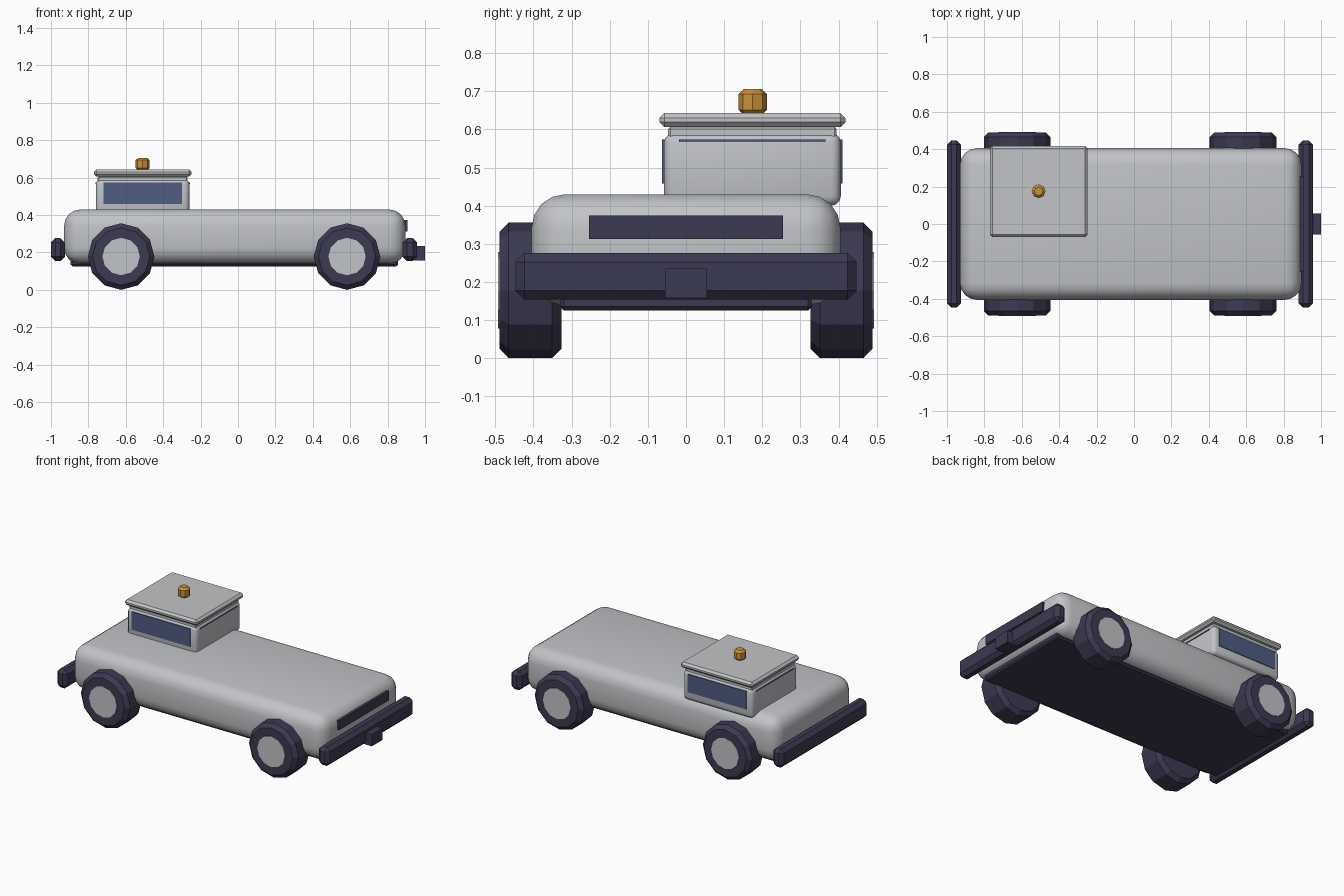
import bpy, math
from mathutils import Vector

cube = bpy.data.objects.get("Cube")
if cube:
    bpy.data.objects.remove(cube, do_unlink=True)


def material(name, rgb):
    m = bpy.data.materials.new(name)
    m.use_nodes = True
    m.diffuse_color = (*rgb, 1)
    m.node_tree.nodes["Principled BSDF"].inputs["Base Color"].default_value = (*rgb, 1)
    return m


PAINT = material("light grey paint", (0.54, 0.55, 0.57))
DARK = material("dark rubber", (0.045, 0.042, 0.085))
GLASS = material("blue glass", (0.08, 0.11, 0.23))
AMBER = material("amber lamp", (0.60, 0.29, 0.04))


def finish(ob, name, mat, bevel=0, segments=1, smooth=False):
    ob.name = ob.data.name = name
    ob.data.materials.append(mat)
    if bevel:
        mod = ob.modifiers.new("rounded edges", "BEVEL")
        mod.width = bevel
        mod.segments = segments
        mod.limit_method = "ANGLE"
        mod.angle_limit = math.radians(50)
        bpy.ops.object.modifier_apply(modifier=mod.name)
    if smooth:
        bpy.ops.object.shade_smooth_by_angle(angle=math.radians(40))
    return ob


def box(name, x, y, z, mat, bevel=0, segments=1, smooth=False):
    """Box from (min, max) ranges on each axis."""
    lo, hi = Vector((x[0], y[0], z[0])), Vector((x[1], y[1], z[1]))
    bpy.ops.mesh.primitive_cube_add(size=1, location=(lo + hi) / 2)
    ob = bpy.context.object
    ob.scale = hi - lo
    bpy.ops.object.transform_apply(location=False, rotation=False, scale=True)
    return finish(ob, name, mat, bevel, segments, smooth)


def cylinder(name, centre, radius, depth, sides, mat, rotation=(0, 0, 0), bevel=0):
    bpy.ops.mesh.primitive_cylinder_add(vertices=sides, radius=radius, depth=depth,
                                        location=centre, rotation=rotation)
    return finish(bpy.context.object, name, mat, bevel)


# Body and underside
box("body", (-0.93, 0.895), (-0.405, 0.405), (0.138, 0.43), PAINT, 0.088, 4, True)
box("chassis_plate", (-0.895, 0.855), (-0.33, 0.33), (0.125, 0.17), DARK, 0.01)

# Cab on the left rear corner
box("cab", (-0.76, -0.26), (-0.058, 0.406), (0.40, 0.59), PAINT, 0.025, 3, True)
box("cab_lip", (-0.75, -0.27), (-0.047, 0.395), (0.575, 0.607), PAINT, 0.006)
box("cab_roof", (-0.77, -0.248), (-0.07, 0.418), (0.606, 0.643), PAINT, 0.013)

# Side windows and narrow end windows
for side, y in (("right", -0.058), ("left", 0.406)):
    box(f"{side}_window", (-0.72, -0.30), (y - 0.0045, y + 0.0045), (0.458, 0.574), GLASS)
for end, x in (("rear", -0.76), ("front", -0.26)):
    box(f"{end}_window_slit", (x - 0.003, x + 0.003), (-0.018, 0.366), (0.567, 0.573), GLASS)

# Beacon
cylinder("beacon", (-0.51, 0.175, 0.672), 0.037, 0.068, 8, AMBER, bevel=0.013)

# Bumpers, grille and hitch
for name, x in (("rear_bumper", (-1.0, -0.925)), ("front_bumper", (0.88, 0.958))):
    box(name, x, (-0.447, 0.447), (0.154, 0.276), DARK, 0.023)
box("grille", (0.88, 0.905), (-0.255, 0.255), (0.313, 0.374), DARK)
box("hitch", (0.94, 1.0), (-0.055, 0.055), (0.158, 0.235), DARK)

# Wheels with flat hub discs
for end, x in (("rear", -0.625), ("front", 0.583)):
    for side, s in (("right", -1), ("left", 1)):
        turn = (math.pi / 2, 0, 0)
        cylinder(f"{end}_{side}_tyre", (x, s * 0.408, 0.178), 0.178, 0.162, 12, DARK, turn, 0.024)
        cylinder(f"{end}_{side}_hub", (x, s * 0.4895, 0.178), 0.1, 0.006, 12, PAINT, turn)
